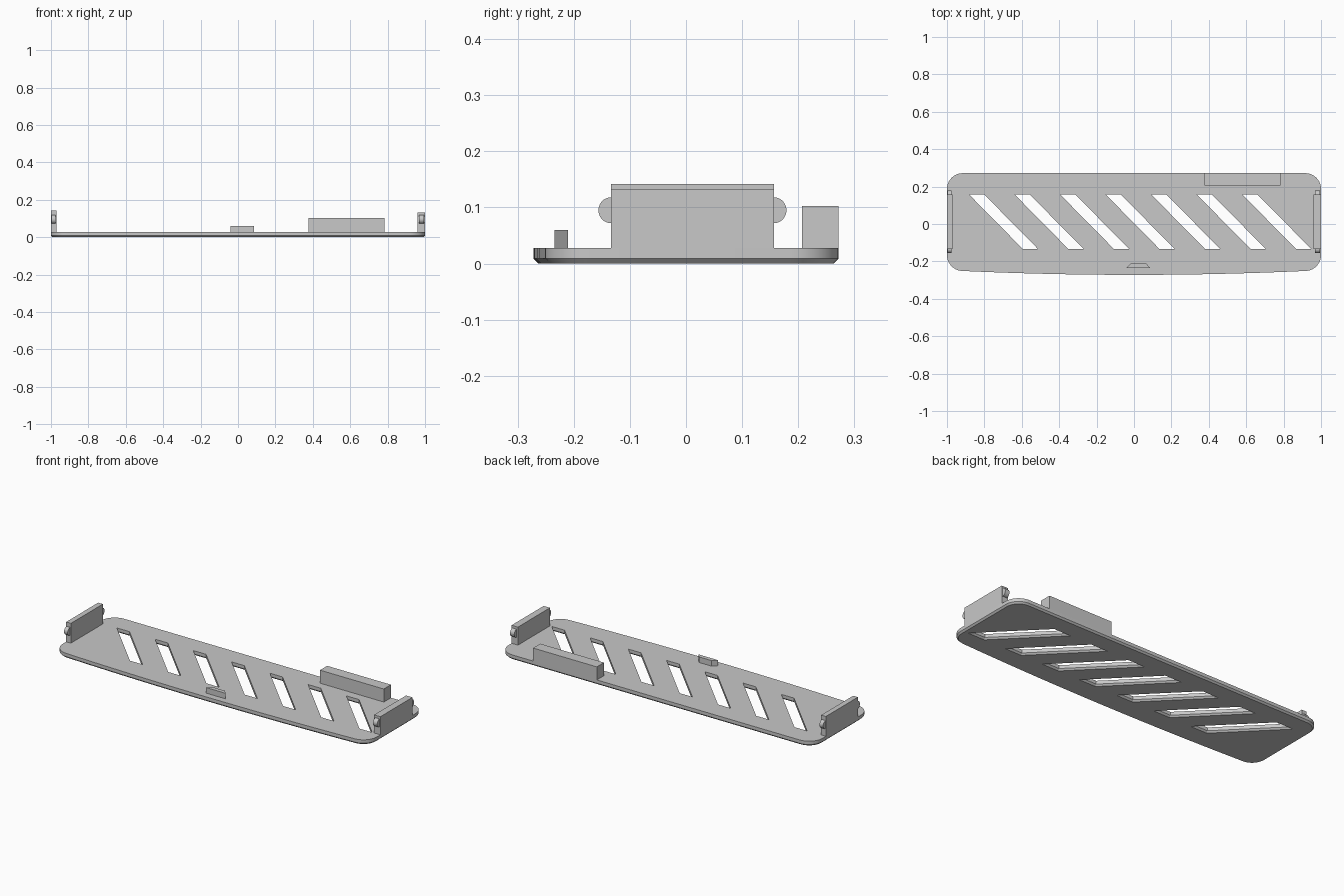
import bpy
import math

cube = bpy.data.objects.get("Cube")
if cube:
    bpy.data.objects.remove(cube, do_unlink=True)

GREY = (0.58, 0.58, 0.58, 1)
grey = bpy.data.materials.new("plain grey")
grey.use_nodes = True
grey.diffuse_color = GREY
grey.node_tree.nodes["Principled BSDF"].inputs["Base Color"].default_value = GREY


def loft(name, rings):
    """Closed solid skinned through rings of equal point count."""
    n = len(rings[0])
    verts = [p for ring in rings for p in ring]
    faces = [tuple(reversed(range(n))), tuple(range(len(verts) - n, len(verts)))]
    for k in range(len(rings) - 1):
        for i in range(n):
            j = (i + 1) % n
            faces.append((k * n + i, k * n + j, k * n + n + j, k * n + n + i))
    mesh = bpy.data.meshes.new(name)
    mesh.from_pydata(verts, [], faces)
    mesh.materials.append(grey)
    obj = bpy.data.objects.new(name, mesh)
    bpy.context.collection.objects.link(obj)
    return obj


def prism_z(name, outline, z0, z1):
    return loft(name, [[(x, y, z) for x, y in outline] for z in (z0, z1)])


def box(name, x0, x1, y0, y1, z0, z1):
    return prism_z(name, [(x0, y0), (x1, y0), (x1, y1), (x0, y1)], z0, z1)


# Base plate: rounded corners, bowed front edge, chamfered underside
THICK, CHAMFER, RADIUS = 0.028, 0.009, 0.085
BACK, FRONT, BOW = 0.272, -0.272, 0.025


def plate_outline(inset):
    cx = 1 - RADIUS
    front_corner = FRONT + BOW * cx * cx + RADIUS
    r = RADIUS - inset
    pts = []
    for x, y, start in ((cx, front_corner, -90), (cx, BACK - RADIUS, 0),
                        (-cx, BACK - RADIUS, 90), (-cx, front_corner, 180)):
        for i in range(11):
            a = math.radians(start + 9 * i)
            pts.append((x + r * math.cos(a), y + r * math.sin(a)))
    for i in range(1, 20):
        x = cx * (i / 10 - 1)
        pts.append((x, FRONT + BOW * x * x + inset))
    return pts


plate = loft("base_plate", [[(x, y, z) for x, y in plate_outline(d)]
                            for z, d in ((0, CHAMFER), (CHAMFER, 0), (THICK, 0))])

# Seven slanted vent slots, flared at the underside
SLOT_BACK, SLOT_FRONT, SLOT_WIDTH, PITCH = 0.158, -0.134, 0.081, 0.2435


def slot_ring(left, grow, z):
    ring = []
    for y, sides in ((SLOT_FRONT - grow, (0, 1)), (SLOT_BACK + grow, (1, 0))):
        x = left + (SLOT_BACK - y) * 0.986
        for s in sides:
            ring.append((x + s * SLOT_WIDTH + (2 * s - 1) * 1.4 * grow, y, z))
    return ring


for i in range(7):
    left = -0.882 + i * PITCH
    cutter = loft("slot_cutter", [slot_ring(left, 2 * CHAMFER, -CHAMFER),
                                  slot_ring(left, 0, CHAMFER),
                                  slot_ring(left, 0, 0.06)])
    mod = plate.modifiers.new("slot", "BOOLEAN")
    mod.operation, mod.solver, mod.object = "DIFFERENCE", "EXACT", cutter
    bpy.context.view_layer.objects.active = plate
    bpy.ops.object.modifier_apply(modifier=mod.name)
    bpy.data.objects.remove(cutter, do_unlink=True)

# End tabs with round snap bumps on both edges
TAB_FRONT, TAB_BACK = -0.134, 0.157
bumps = []
for name, x0, x1, top, b0, b1 in (("left", 0.96, 1, 0.132, 0.968, 0.995),
                                  ("right", -1, -0.97, 0.142, -0.998, -0.975)):
    box(name + "_tab", x0, x1, TAB_FRONT, TAB_BACK, THICK - 0.01, top)
    for end, y in (("front", TAB_FRONT), ("back", TAB_BACK)):
        ring = [(y + 0.022 * math.cos(math.tau * k / 32),
                 0.095 + 0.023 * math.sin(math.tau * k / 32)) for k in range(32)]
        bumps.append(loft(f"{name}_{end}_snap_bump",
                          [[(x, u, v) for u, v in ring] for x in (b0, b1)]))

# Back block and small front catch
box("back_block", 0.377, 0.783, 0.207, BACK, THICK - 0.01, 0.103)
prism_z("front_catch", [(-0.04, -0.234), (0.085, -0.234), (0.064, -0.21), (-0.016, -0.21)],
        THICK - 0.01, 0.06)

# Smooth shading on the rounded parts only
bpy.ops.object.select_all(action="DESELECT")
for obj in [plate] + bumps:
    obj.select_set(True)
bpy.context.view_layer.objects.active = plate
bpy.ops.object.shade_smooth_by_angle(angle=math.radians(25))
